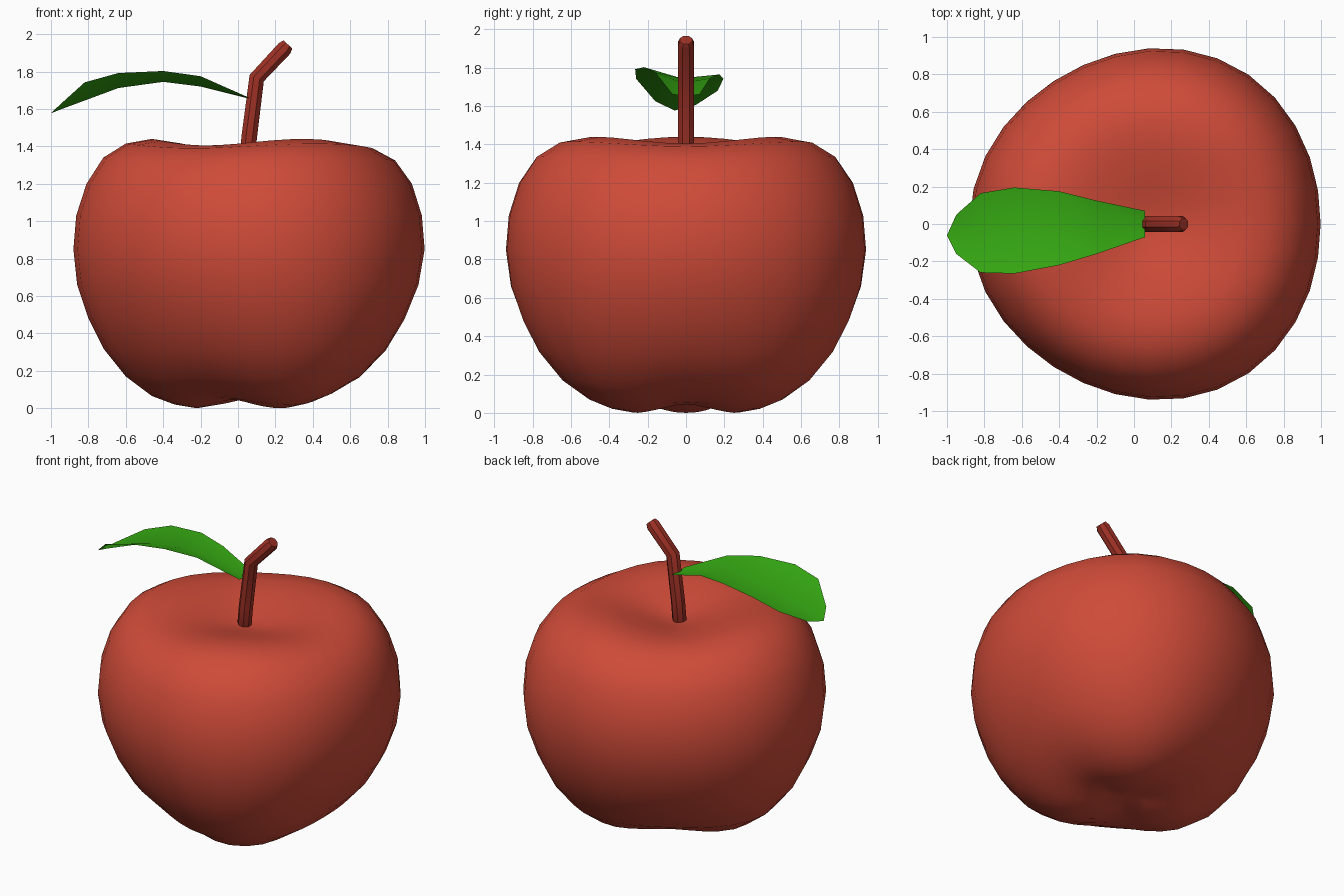
import bpy
from math import sin, cos, pi
from mathutils import Vector

if "Cube" in bpy.data.objects:
    bpy.data.objects.remove(bpy.data.objects["Cube"])


def make(name, verts, faces, color):
    me = bpy.data.meshes.new(name)
    me.from_pydata([tuple(v) for v in verts], [], faces)
    me.update()
    me.shade_smooth()
    mat = bpy.data.materials.new(name + "_color")
    mat.diffuse_color = (*color, 1)
    mat.use_nodes = True
    mat.node_tree.nodes["Principled BSDF"].inputs["Base Color"].default_value = mat.diffuse_color
    me.materials.append(mat)
    ob = bpy.data.objects.new(name, me)
    bpy.context.collection.objects.link(ob)
    return ob


def ring_faces(rings, n):
    """Quads joining consecutive rings of n vertices."""
    return [(r * n + i, r * n + (i + 1) % n, (r + 1) * n + (i + 1) % n, (r + 1) * n + i)
            for r in range(rings - 1) for i in range(n)]


# Fruit body: three soft lobes, blended between a lobe and a valley profile
LOBE = [(.15, .025), (.3, 0), (.42, .02), (.54, .065), (.68, .17), (.8, .32), (.88, .48), (.94, .66),
        (.96, .85), (.945, 1.03), (.89, 1.2), (.8, 1.34), (.68, 1.415), (.54, 1.44),
        (.38, 1.415), (.22, 1.37), (.1, 1.335)]
VALLEY = [(.12, .05), (.22, .045), (.32, .055), (.42, .085), (.57, .165), (.71, .31), (.81, .475), (.885, .66),
          (.918, .85), (.903, 1.03), (.85, 1.2), (.76, 1.325), (.64, 1.39), (.5, 1.405),
          (.36, 1.39), (.21, 1.36), (.1, 1.333)]
CX, N = .08, 32
verts = []
for (r0, z0), (r1, z1) in zip(LOBE, VALLEY):
    for i in range(N):
        a = 2 * pi * i / N
        t = (1 + cos(3 * a)) / 2
        r, z = r0 + (r1 - r0) * t, z0 + (z1 - z0) * t
        verts.append((CX + r * cos(a), r * sin(a), z))
faces = ring_faces(len(LOBE), N)
bottom, top = len(verts), len(verts) + 1
verts += [(CX, 0, .06), (CX, 0, 1.32)]
last = (len(LOBE) - 1) * N
for i in range(N):
    j = (i + 1) % N
    faces += [(bottom, j, i), (top, last + i, last + j)]
make("fruit_body", verts, faces, (.62, .07, .04))

# Stem: bent eight-sided tube with rounded ends (x, z, radius, tilt from vertical)
PATH = [(.048, 1.31, .035, .1), (.05, 1.335, .045, .1), (.06, 1.45, .045, .13), (.1, 1.765, .045, .42),
        (.25, 1.925, .045, .75), (.267, 1.945, .034, .75)]
S = 8
verts = []
for x, z, r, tilt in PATH:
    side = Vector((cos(tilt), 0, -sin(tilt)))
    for i in range(S):
        a = 2 * pi * (i + .5) / S
        verts.append(Vector((x, 0, z)) + side * r * cos(a) + Vector((0, r * sin(a), 0)))
faces = ring_faces(len(PATH), S)
faces += [tuple(reversed(range(S))), tuple(range((len(PATH) - 1) * S, len(PATH) * S))]
make("stem", verts, faces, (.34, .03, .018))
bpy.context.view_layer.objects.active = bpy.data.objects["stem"]
bpy.data.objects["stem"].select_set(True)
bpy.ops.object.shade_smooth_by_angle(angle=.7)

# Leaf: thin folded sheet; rows of x, near edge y z, midrib y z, far edge y z
ROWS = [(.06, -.07, 1.66, 0, 1.655, .07, 1.66),
        (-.2, -.16, 1.775, -.02, 1.72, .125, 1.745),
        (-.4, -.22, 1.803, -.025, 1.745, .175, 1.765),
        (-.64, -.265, 1.792, -.035, 1.712, .195, 1.742),
        (-.82, -.26, 1.742, -.045, 1.645, .165, 1.68),
        (-.95, -.16, 1.625, -.055, 1.597, .05, 1.605)]
verts = []
for x, y0, z0, y1, z1, y2, z2 in ROWS:
    verts += [(x, y0, z0), (x, y1, z1), (x, y2, z2)]
faces = []
for r in range(len(ROWS) - 1):
    for k in (0, 1):
        b = 3 * r + k
        faces.append((b, b + 1, b + 4, b + 3))
tip = len(verts)
verts.append((-1, -.06, 1.577))
faces += [(tip - 3, tip - 2, tip), (tip - 2, tip - 1, tip)]
make("leaf", verts, faces, (.035, .38, .006))
